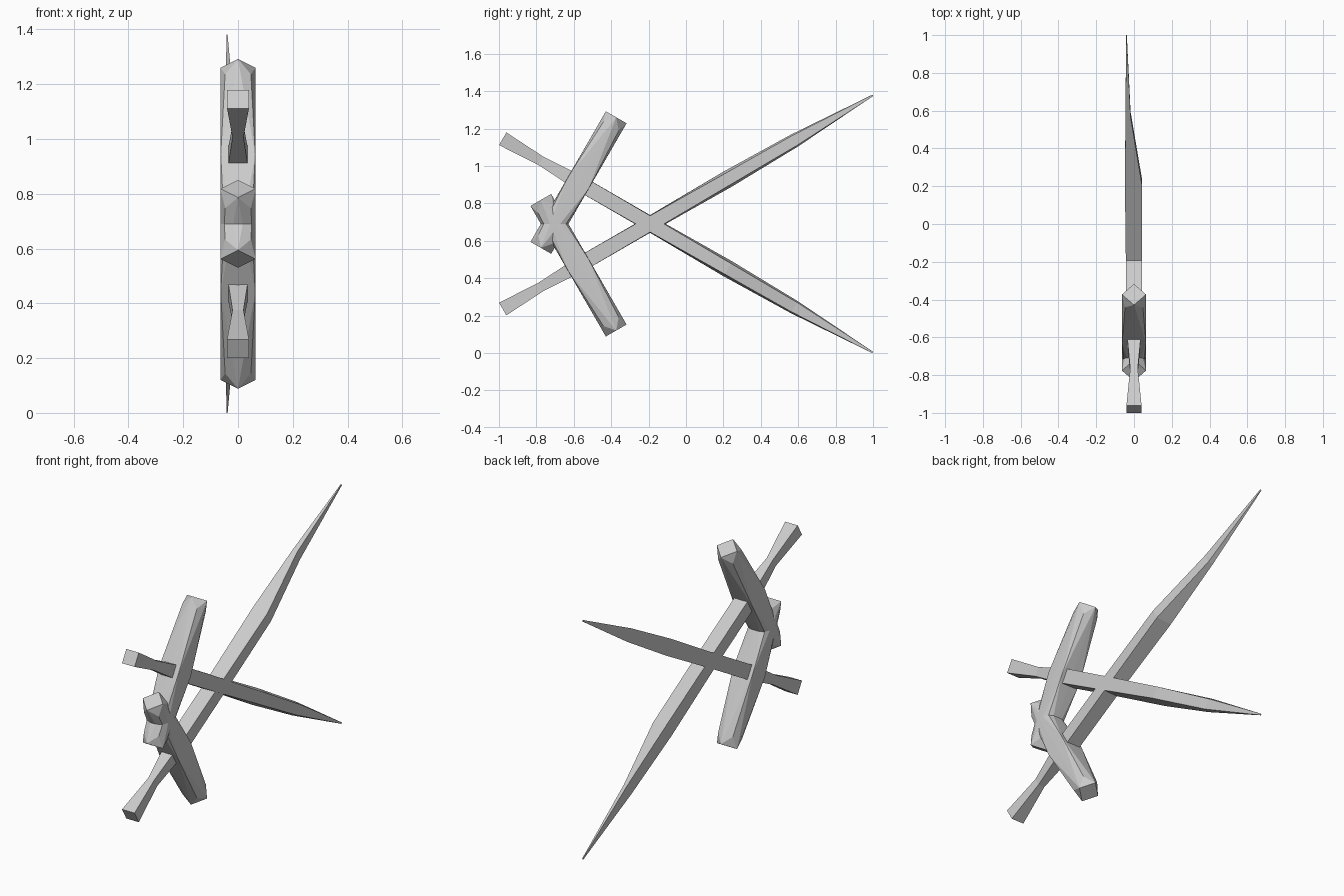
import bpy, bmesh, math
from mathutils import Matrix, Vector

if "Cube" in bpy.data.objects:
    bpy.data.objects.remove(bpy.data.objects["Cube"])

MID_Z = 0.69
# Sword space: x = thickness, y = distance from the pommel, z = across the blade
SWORD = Matrix.Translation((0, -0.98, 0.235 - MID_Z)) @ Matrix.Rotation(math.radians(30), 4, 'X')


def finish(bm, name):
    """Place a part along the tilted sword axis and mirror it for the crossed sword."""
    bmesh.ops.recalc_face_normals(bm, faces=bm.faces)
    bm.transform(SWORD)
    me = bpy.data.meshes.new(name)
    bm.to_mesh(me)
    bm.free()
    ob = bpy.data.objects.new(name, me)
    ob.location.z = MID_Z
    bpy.context.collection.objects.link(ob)
    mod = ob.modifiers.new("crossed_sword", 'MIRROR')
    mod.use_axis = (False, False, True)
    mod.use_mirror_merge = False
    return ob


def loft(name, stations):
    """Four-sided sections: (distance, x min, x max, half width at x min, at x max)."""
    bm = bmesh.new()
    rings = [[bm.verts.new(p) for p in ((x0, s, -h0), (x1, s, -h1), (x1, s, h1), (x0, s, h0))]
             for s, x0, x1, h0, h1 in stations]
    for a, b in zip(rings, rings[1:]):
        for i in range(4):
            j = (i + 1) % 4
            bm.faces.new((a[i], a[j], b[j], b[i]))
    bm.faces.new(rings[0])
    bm.faces.new(rings[-1])
    return finish(bm, name)


# Handle: square bar pinched at the waist
loft("handle", [(0, -.04, .04, .039, .039),
                (.235, -.02, .02, .026, .026),
                (.468, -.04, .04, .039, .039)])

# Blade: bevelled on one side, tapering to an off-centre point
loft("blade", [(.45, -.042, .042, .041, .041),
               (.91, -.043, .043, .041, .038),
               (1.39, -.048, .042, .046, .033),
               (1.80, -.045, -.018, .037, .029),
               (2.285, -.042, -.038, .004, .004)])

# Crossguard: square middle, faceted ends finishing in a diamond
GUARD_S, HALF = .468, .403
bm = bmesh.new()


def ring(t, r, rotated):
    for i in range(4):
        a = math.pi / 2 * i + (0 if rotated else math.pi / 4)
        bm.verts.new((r * math.cos(a), GUARD_S + r * math.sin(a), t))


ring(0, .063 * math.sqrt(2), False)
for side in (-1, 1):
    ring(side * (HALF - .055), .047 * math.sqrt(2), False)
    ring(side * HALF, .064, True)
bmesh.ops.convex_hull(bm, input=bm.verts)
finish(bm, "crossguard")
